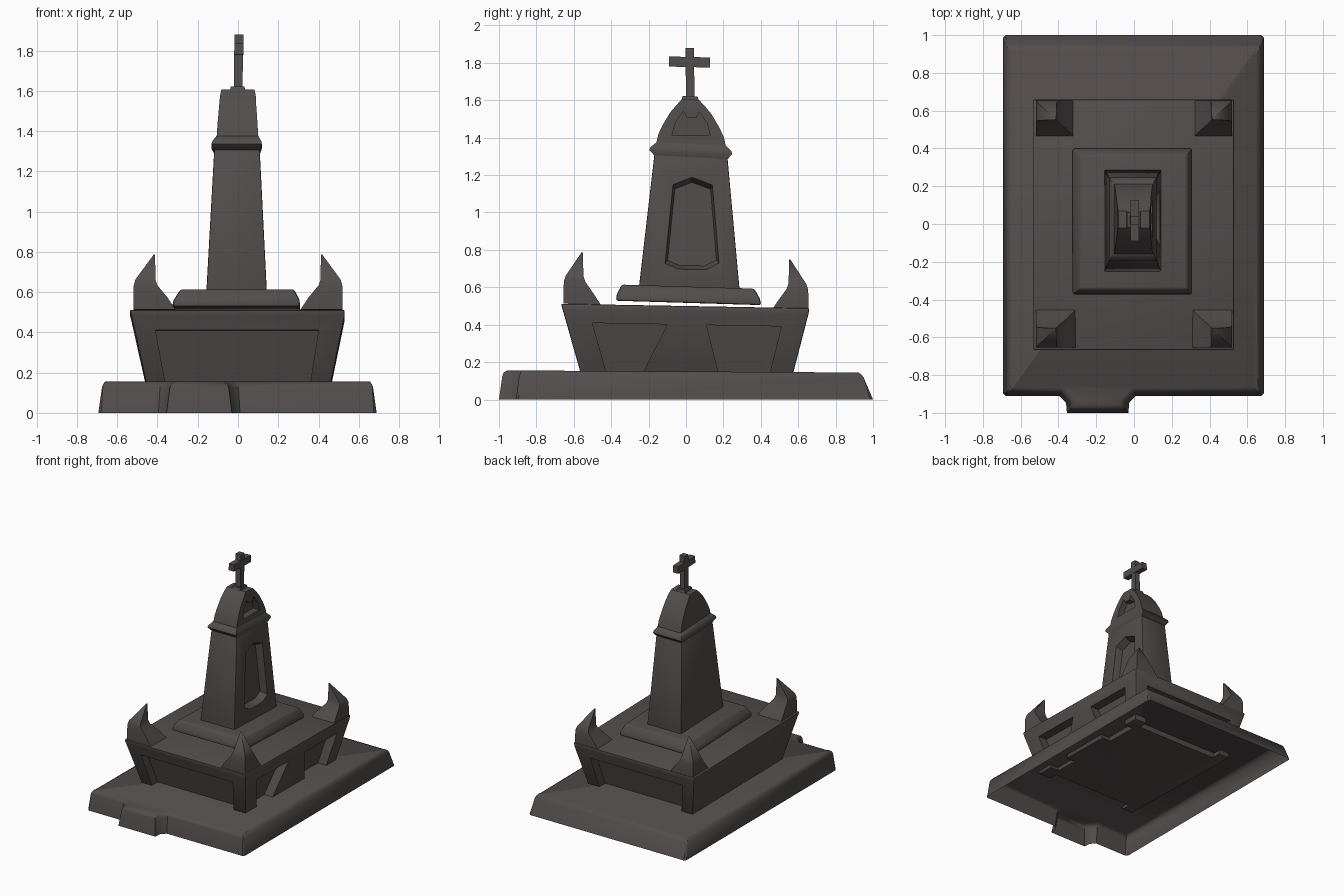
import bpy, bmesh, math
from mathutils import Vector

if "Cube" in bpy.data.objects:
    bpy.data.objects.remove(bpy.data.objects["Cube"])

stone = bpy.data.materials.new("dark stone")
stone.diffuse_color = (0.085, 0.075, 0.072, 1)
stone.use_nodes = True
stone.node_tree.nodes["Principled BSDF"].inputs["Base Color"].default_value = stone.diffuse_color


def make(name, rings, tilt=0.0, bevel=0.0, cuts=(), angle=35, open_bottom=False):
    """Skin a stack of equal-length rings, lean it along y, bevel, then cut recesses."""
    bm = bmesh.new()
    loops = [[bm.verts.new((x, y, z - tilt * y)) for x, y, z in r] for r in rings]
    n = len(loops[0])
    for a, b in zip(loops, loops[1:]):
        for i in range(n):
            bm.faces.new((a[i], a[(i + 1) % n], b[(i + 1) % n], b[i]))
    bottom = bm.faces.new(loops[0][::-1])
    bm.faces.new(loops[-1])
    bmesh.ops.recalc_face_normals(bm, faces=bm.faces)
    if open_bottom:
        bm.faces.remove(bottom)
    me = bpy.data.meshes.new(name)
    bm.to_mesh(me)
    bm.free()
    me.materials.append(stone)
    ob = bpy.data.objects.new(name, me)
    bpy.context.collection.objects.link(ob)
    bpy.ops.object.select_all(action='DESELECT')
    bpy.context.view_layer.objects.active = ob
    ob.select_set(True)
    if bevel:
        m = ob.modifiers.new("bevel", 'BEVEL')
        m.width, m.segments = bevel, 2
        bpy.ops.object.modifier_apply(modifier=m.name)
    for c in cuts:
        m = ob.modifiers.new("cut", 'BOOLEAN')
        m.operation, m.solver, m.object = 'DIFFERENCE', 'EXACT', c
        bpy.ops.object.modifier_apply(modifier=m.name)
        bpy.data.objects.remove(c)
    if angle:
        bpy.ops.object.shade_smooth_by_angle(angle=math.radians(angle))
    return ob


def loft(name, sections, **kw):
    """Rectangular sections given as (z, x0, x1, y0, y1)."""
    return make(name, [[(a, c, z), (b, c, z), (b, d, z), (a, d, z)]
                       for z, a, b, c, d in sections], **kw)


def cutter(pts, axis, inner, outer, tilt=0.0, shrink=1.0):
    """Prism with outline pts (across, z) running from inner(z) out past the wall.
    With shrink < 1 the recess walls slope inwards from the wall surface."""
    ca = sum(p[0] for p in pts) / len(pts)
    cz = sum(p[1] for p in pts) / len(pts)

    def ring(f, s):
        out = []
        for a, z in pts:
            a2, z2 = ca + (a - ca) * s, cz + (z - cz) * s
            out.append((f(z2), a2, z2) if axis == 'x' else (a2, f(z2), z2))
        return out
    ob = make("recess_cutter", [ring(inner, shrink), ring(outer, 1.0)], tilt=tilt, angle=0)
    ob.hide_render = True
    return ob


def inset(pts, d, back):
    """Offset a counter-clockwise outline inwards; the back edge leans further."""
    out = []
    for i, p in enumerate(pts):
        p, a, b = Vector(p), Vector(pts[i - 1]), Vector(pts[(i + 1) % len(pts)])
        u, v = (p - a).normalized(), (b - p).normalized()
        nu, nv = Vector((-u.y, u.x)), Vector((-v.y, v.x))
        q = p + (nu + nv) * d / (1 + nu.dot(nv))
        if p.y > .9:
            q.y -= back
        out.append(q)
    return out


# Hollow ground slab with a front step, open underneath
outline = [(-.694, -.895), (-.68, -.91), (-.395, -.91), (-.36, -.945), (-.355, -1.0),
           (-.03, -1.0), (-.025, -.945), (.01, -.91), (.675, -.91), (.689, -.895),
           (.689, .985), (.675, 1.0), (-.68, 1.0), (-.694, .985)]
make("base_slab", [[(p.x, p.y, z - .006 * p.y * z / .15) for p in inset(outline, d, b)]
                   for z, d, b in ((0, 0, 0), (.122, .018, .032), (.14, .026, .038),
                                   (.15, .045, .045))],
     open_bottom=True, angle=40)

# Flared pedestal: recessed front, back and right side
k = .018
front = [(-.41, .40), (.40, .40), (.35, .08), (-.35, .08)]
side = lambda z: .46 + (z - .15) * .21 - .07
recesses = [
    cutter(front, 'y', lambda z: -.565 - (z - .15) * .29 + .07, lambda z: -1, k),
    cutter(front, 'y', lambda z: .57 + (z - .15) * .26 - .07, lambda z: 1, k),
    cutter([(-.50, .40), (-.10, .40), (-.26, .08), (-.41, .08)], 'x', side, lambda z: 1, k),
    cutter([(.11, .40), (.51, .40), (.43, .08), (.19, .08)], 'x', side, lambda z: 1, k),
]
loft("pedestal", [(.12, -.452, .458, -.56, .565), (.47, -.53, .53, -.66, .655),
                  (.50, -.538, .53, -.668, .66)], tilt=k, bevel=.008, cuts=recesses)

# Claw-shaped corner horns
for sx in (-1, 1):
    for sy in (-1, 1):
        loft("corner_horn", [(z, sx * a, sx * b, sy * c, sy * d) for z, a, b, c, d in (
            (.49, .31, .52, .455, .655), (.55, .35, .52, .495, .655),
            (.61, .40, .518, .538, .653), (.64, .41, .51, .548, .643),
            (.768, .412, .418, .552, .558))], tilt=.035, angle=60)

# Plinth under the monument
loft("plinth", [(.517, -.327, .31, -.375, .403), (.55, -.32, .305, -.37, .395),
                (.604, -.285, .28, -.345, .365)], tilt=.03, bevel=.012)

# Tapered shaft with a niche on the right side
wall = lambda z: .144 - (z - .58) * .05
niche = cutter([(-.113, .725), (-.04, .695), (.11, .695), (.177, .73), (.142, 1.15),
                (.032, 1.19), (-.07, 1.15)], 'x',
               lambda z: wall(z) - .055, lambda z: wall(z) + .004, .01, shrink=.9)
loft("shaft", [(.58, -.158, .144, -.253, .288), (1.32, -.117, .107, -.167, .22)],
     tilt=.035, bevel=.006, cuts=[niche])

# Cornice
loft("cornice", [(1.295, -.117, .107, -.168, .221), (1.325, -.132, .119, -.196, .247),
                 (1.34, -.128, .116, -.19, .242), (1.37, -.106, .1, -.155, .21)],
     tilt=.05, angle=60)

# Rounded head with an arched niche on the right side
arch = cutter([(-.075, 1.412), (.129, 1.412), (.113, 1.478), (.07, 1.54), (.055, 1.508),
               (.005, 1.508), (-.014, 1.54), (-.054, 1.487)], 'x',
              lambda z: .045, lambda z: .5, .01)
loft("head", [(1.35, -.107, .102, -.162, .217), (1.41, -.103, .098, -.148, .203),
              (1.46, -.099, .095, -.126, .18), (1.53, -.093, .09, -.085, .138),
              (1.575, -.089, .088, -.048, .1), (1.605, -.083, .082, -.02, .07)],
     tilt=.05, cuts=[arch], angle=35)

# Cross on its foot
loft("cross_foot", [(1.59, -.042, .038, -.028, .072), (1.622, -.036, .032, -.018, .062)],
     tilt=.02)
loft("cross_post", [(1.61, -.02, .022, 0, .045), (1.88, -.018, .027, -.003, .043)], tilt=.02)
loft("cross_arm", [(1.778, -.019, .026, -.09, .127), (1.832, -.018, .027, -.09, .127)],
     tilt=.025)
